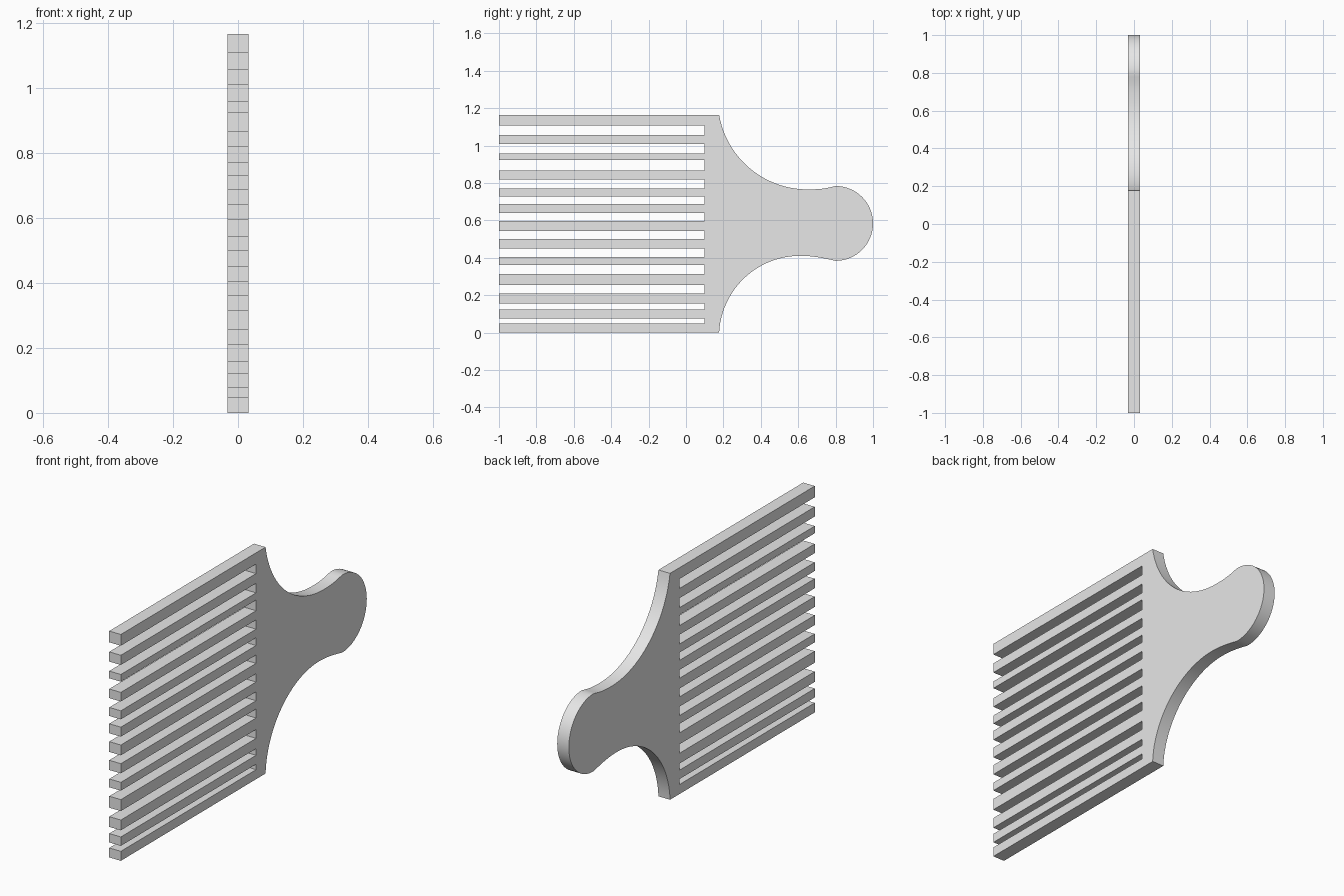
import bpy, bmesh, math
from mathutils import Vector

if "Cube" in bpy.data.objects:
    bpy.data.objects.remove(bpy.data.objects["Cube"])

HALF = 0.033                      # half thickness
TIP, ROOT, BACK, TOP = -1.0, 0.10, 0.177, 1.165

# bottom and top height of every tooth, from low to high
TEETH = [(0, .049), (.077, .123), (.157, .21), (.256, .315), (.361, .404),
         (.45, .50), (.543, .596), (.639, .688), (.728, .772), (.82, .867),
         (.922, .959), (1.008, 1.058), (1.107, TOP)]


def arc(cy, cz, r, a0, a1, n):
    """Points along a circular arc, angles in radians."""
    return [(cy + r * math.cos(a0 + (a1 - a0) * i / n),
             cz + r * math.sin(a0 + (a1 - a0) * i / n)) for i in range(n + 1)]


def neck(corner_z, waist_y, waist_z, end):
    """Concave shoulder from the comb corner to the waist, easing into the grip."""
    side = 1 if waist_z > corner_z else -1
    dy, dz = waist_y - BACK, abs(waist_z - corner_z)
    r = (dy * dy + dz * dz) / (2 * dz)
    cz = waist_z - side * r
    a0 = math.atan2(side * (corner_z - cz), BACK - waist_y) % (2 * math.pi)
    pts = [(y, cz + side * (z - cz))
           for y, z in arc(waist_y, cz, r, a0, math.pi / 2, 24)]
    # short blend from the waist to the round grip
    p0, p3 = Vector((waist_y, waist_z)), Vector(end)
    p1 = p0 + Vector((0.07, 0))
    p2 = p3 + Vector((-0.06, side * 0.014))
    for i in range(1, 9):
        t = i / 8
        p = p0*(1-t)**3 + p1*3*t*(1-t)**2 + p2*3*t*t*(1-t) + p3*t**3
        pts.append((p.x, p.y))
    return pts


# round grip end
grip = arc(0.80, 0.584, 0.20, -math.pi / 2, math.pi / 2, 32)

# outline: lower shoulder, grip, upper shoulder, then the teeth going down
outline = neck(0, 0.61, 0.411, grip[0])[:-1] + grip
outline += neck(TOP, 0.65, 0.766, grip[-1])[::-1][1:]
for i in reversed(range(len(TEETH))):
    low, high = TEETH[i]
    if i < len(TEETH) - 1:
        outline.append((ROOT, high))
    outline += [(TIP, high), (TIP, low)]
    if i > 0:
        outline.append((ROOT, low))

# extrude the outline into a flat plate
bm = bmesh.new()
face = bm.faces.new([bm.verts.new((-HALF, y, z)) for y, z in outline])
ext = bmesh.ops.extrude_face_region(bm, geom=[face])
moved = [v for v in ext["geom"] if isinstance(v, bmesh.types.BMVert)]
bmesh.ops.translate(bm, verts=moved, vec=(2 * HALF, 0, 0))
bmesh.ops.recalc_face_normals(bm, faces=bm.faces)
bmesh.ops.triangulate(bm, faces=[f for f in bm.faces if len(f.verts) > 4])
mesh = bpy.data.meshes.new("comb")
bm.to_mesh(mesh)
bm.free()
comb = bpy.data.objects.new("comb", mesh)
bpy.context.collection.objects.link(comb)

grey = bpy.data.materials.new("light_grey")
grey.diffuse_color = (0.8, 0.8, 0.8, 1)
grey.use_nodes = True
grey.node_tree.nodes["Principled BSDF"].inputs["Base Color"].default_value = grey.diffuse_color
mesh.materials.append(grey)

bpy.context.view_layer.objects.active = comb
comb.select_set(True)
bpy.ops.object.shade_smooth_by_angle(angle=math.radians(30))
